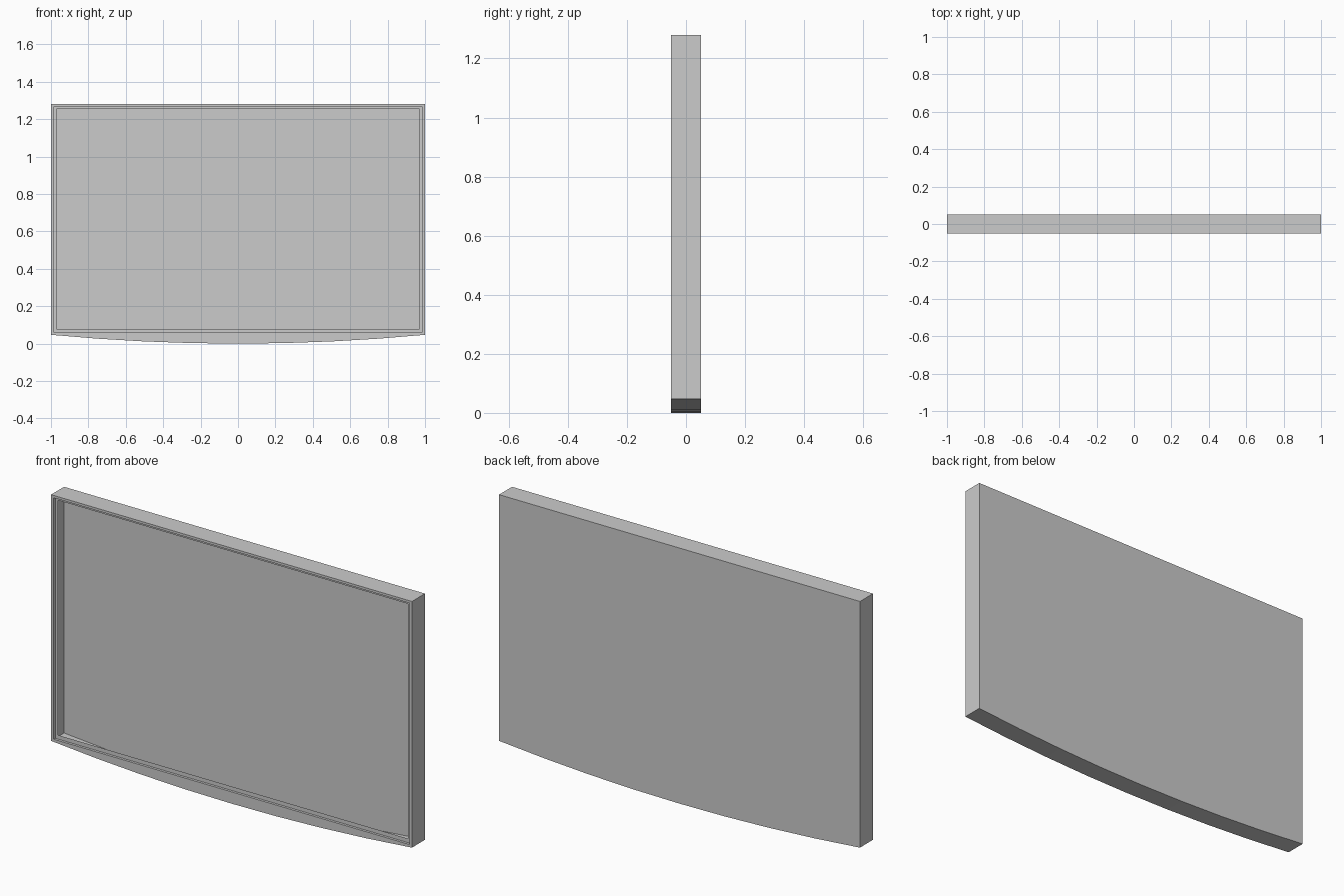
import bpy
import bmesh

cube = bpy.data.objects.get("Cube")
if cube:
    bpy.data.objects.remove(cube, do_unlink=True)

FRONT, BACK = -0.0515, 0.0515
LEDGE = FRONT + 0.0125   # y of the ledge set into the front rim
TOP, CORNER = 1.28, 0.047
SEGMENTS = 8

grey = bpy.data.materials.new("plain grey")
colour = (0.6, 0.6, 0.6, 1)
grey.diffuse_color = colour
grey.use_nodes = True
grey.node_tree.nodes["Principled BSDF"].inputs["Base Color"].default_value = colour

bm = bmesh.new()


def loop(points, y):
    return [bm.verts.new((x, y, z)) for x, z in points]


def rectangle(half, bottom, top):
    return [(-half, bottom), (half, bottom), (half, top), (-half, top)]


def bridge(a, b):
    """Join two loops of equal length with a band of faces."""
    for i in range(len(a)):
        j = (i + 1) % len(a)
        bm.faces.new([a[i], a[j], b[j], b[i]])


# Hollow shell: closed back and thin sides, with a bowed lower edge
xs = [2 * i / SEGMENTS - 1 for i in range(SEGMENTS + 1)]
outline = [(x, CORNER * x * x) for x in xs] + [(1, TOP), (-1, TOP)]
back = loop(outline, BACK)
front = loop(outline, FRONT)
bm.faces.new(back)
bridge(front, back)

# Flat front rim, with its lower strip following the bow
rim = loop(rectangle(0.985, 0.059, 1.268), FRONT)
bm.faces.new(front[:SEGMENTS + 1] + [rim[1], rim[0]])
sides = [front[SEGMENTS], front[-2], front[-1], front[0]]
inner = [rim[1], rim[2], rim[3], rim[0]]
for i in range(3):
    bm.faces.new([sides[i], sides[i + 1], inner[i + 1], inner[i]])

# Shallow step down to a thin ledge around the open front
step = loop(rectangle(0.985, 0.059, 1.268), LEDGE)
opening = loop(rectangle(0.97, 0.079, 1.255), LEDGE)
bridge(rim, step)
bridge(step, opening)

bmesh.ops.recalc_face_normals(bm, faces=bm.faces)
mesh = bpy.data.meshes.new("hollow_tray")
bm.to_mesh(mesh)
bm.free()
mesh.materials.append(grey)
tray = bpy.data.objects.new("hollow_tray", mesh)
bpy.context.collection.objects.link(tray)
